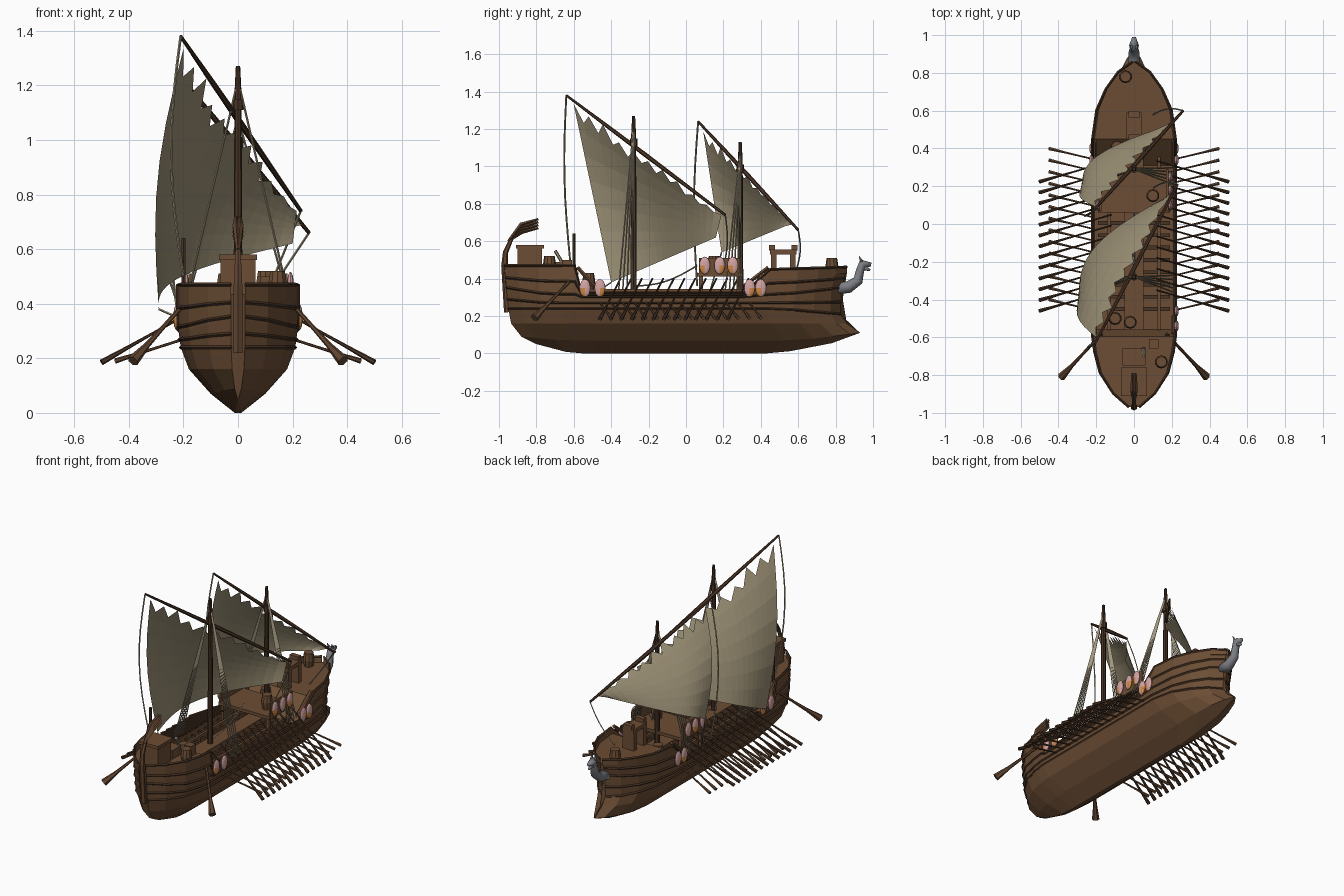
import bpy, math, random
from mathutils import Vector

random.seed(4)
if "Cube" in bpy.data.objects:
    bpy.data.objects.remove(bpy.data.objects["Cube"])


def material(name, color):
    mat = bpy.data.materials.new(name)
    mat.use_nodes = True
    mat.diffuse_color = (*color, 1)
    mat.node_tree.nodes["Principled BSDF"].inputs["Base Color"].default_value = (*color, 1)
    return mat


WOOD = material("hull brown", (.15, .075, .035))
DARK = material("dark timber", (.065, .033, .018))
OAR = material("oar brown", (.12, .06, .03))
SAIL = material("sail canvas", (.33, .28, .18))
ROPE = material("pale rope", (.36, .31, .21))
GREY = material("grey metal", (.2, .21, .23))
PINK = material("shield pink", (.66, .37, .37))
ORANGE = material("shield orange", (.65, .25, .06))


def build(name, verts, faces, mat, smooth=False):
    mesh = bpy.data.meshes.new(name)
    mesh.from_pydata([tuple(v) for v in verts], [], faces)
    mesh.materials.append(mat)
    obj = bpy.data.objects.new(name, mesh)
    bpy.context.collection.objects.link(obj)
    if smooth:
        mesh.polygons.foreach_set("use_smooth", [True] * len(mesh.polygons))


def boxes(name, spans, mat):
    """Each span is (x0, x1, y0, y1, z0, z1)."""
    verts, faces = [], []
    for s in spans:
        b = len(verts)
        verts += [(s[i], s[2 + j], s[4 + k]) for i in (0, 1) for j in (0, 1) for k in (0, 1)]
        for f in ((0, 1, 3, 2), (4, 6, 7, 5), (0, 4, 5, 1), (2, 3, 7, 6), (0, 2, 6, 4), (1, 5, 7, 3)):
            faces.append([b + i for i in f])
    build(name, verts, faces, mat)


def sweep(name, paths, mat, sides=6, smooth=False):
    """Each path is (points, radius or list of radii)."""
    verts, faces = [], []
    for pts, radii in paths:
        pts = [Vector(p) for p in pts]
        if not isinstance(radii, list):
            radii = [radii] * len(pts)
        span = pts[-1] - pts[0]
        axis = min(range(3), key=lambda i: abs(span[i]))
        ref = Vector([float(i == axis) for i in range(3)])
        base = len(verts)
        for i, (p, r) in enumerate(zip(pts, radii)):
            d = (pts[min(i + 1, len(pts) - 1)] - pts[max(i - 1, 0)]).normalized()
            a = d.cross(ref).normalized()
            b = d.cross(a)
            for k in range(sides):
                t = math.tau * k / sides
                verts.append(p + r * (a * math.cos(t) + b * math.sin(t)))
        for i in range(len(pts) - 1):
            for k in range(sides):
                q, n = base + i * sides, (k + 1) % sides
                faces.append([q + k, q + n, q + sides + n, q + sides + k])
        faces.append([base + k for k in reversed(range(sides))])
        faces.append([len(verts) - sides + k for k in range(sides)])
    build(name, verts, faces, mat, smooth)


def sag(a, b, drop=(0, 0, 0), n=8):
    a, b, drop = Vector(a), Vector(b), Vector(drop)
    return [a.lerp(b, i / n) + drop * math.sin(math.pi * i / n) for i in range(n + 1)]


# Hull shape: levels are (mid z, half width, stern y, bow y, stern z, bow z)
LEVELS = [(0, .012, -.8, .78, .05, .055), (.07, .1, -.88, .93, .09, .11),
          (.16, .18, -.935, .86, .16, .16), (.24, .21, -.95, .825, .24, .21),
          (.3, .218, -.96, .83, .34, .34)]
PLAN = [(0, .12), (.04, .5), (.1, .82), (.16, .95), (.205, 1), (.225, 1), (.4, 1), (.55, 1),
        (.7, 1), (.776, 1), (.86, .9), (.92, .68), (.97, .38), (1, .03)]


def sheer(y):
    if y < -.58:
        return .47
    if y < .32:
        return .325
    return .325 + .125 * min(1, (y - .32) / .12) + .03 * max(0, y - .45)


def hull_point(t, plan, level):
    i = int(level)
    f = level - i

    def at(k):
        if k == len(LEVELS):
            y = -.97 + 1.83 * t
            return Vector((.22 * plan, y, sheer(y)))
        z, w, y0, y1, z0, z1 = LEVELS[k]
        a, b = max(0, (.12 - t) / .12), max(0, (t - .82) / .18)
        return Vector((w * plan, y0 + (y1 - y0) * t, z + (z0 - z) * a + (z1 - z) * b))
    return at(i).lerp(at(i + 1), f) if f else at(i)


verts, faces = [], []
for t, plan in PLAN:
    half = [hull_point(t, plan, k) for k in range(6)]
    rim = half[-1]
    half += [Vector((rim.x * .94, rim.y, rim.z)), Vector((rim.x * .94, rim.y, rim.z - .035))]
    verts += half + [Vector((-p.x, p.y, p.z)) for p in reversed(half)]
ring = 16
for s in range(len(PLAN) - 1):
    for k in range(ring):
        n = (k + 1) % ring
        faces.append([s * ring + k, (s + 1) * ring + k, (s + 1) * ring + n, s * ring + n])
faces += [list(range(ring)), [len(verts) - 1 - k for k in range(ring)]]
build("hull", verts, faces, WOOD)

# Wales running along the hull
wales = []
for level in (3, 3.5, 4.1, 4.5, 5):
    for side in (-1, 1):
        pts = [hull_point(t, plan, level) for t, plan in PLAN]
        wales.append(([(p.x * side, p.y, p.z) for p in pts], .007))
sweep("wales", wales, DARK, 4)

# Oars in two crossing banks, plus steering oars
upper, lower, steering = [], [], []
for side in (-1, 1):
    for i in range(13):
        y = -.46 + i * .057
        upper.append((sag((side * .12, y + .11, .4), (side * .5, y, .185), n=4), [.005, .005, .005, .007, .011]))
    for i in range(14):
        y = -.4 + i * .0615
        lower.append((sag((side * .2, y - .06, .27), (side * .45, y, .19), n=3), [.005, .005, .006, .01]))
    steering.append((sag((side * .17, -.58, .43), (side * .385, -.81, .19), n=4), [.008, .008, .008, .011, .022]))
sweep("upper_oars", upper, DARK)
sweep("lower_oars", lower, OAR)
sweep("steering_oars", steering, OAR)

# Masts, yards, sails and rigging
RIGS = [
    dict(name="main", y=-.28, top=1.27, peak=(-.21, -.64, 1.38), heel=(.23, .21, .74),
         corners=((-.2, -.6, 1.33), (.215, .19, .74), (-.29, -.4, .38), (.2, .16, .62)), vang=(-.2, -.62, .5)),
    dict(name="fore", y=.29, top=1.13, peak=(-.22, .065, 1.24), heel=(.26, .6, .66),
         corners=((-.2, .09, 1.2), (.24, .57, .69), (-.27, .19, .54), (.2, .53, .68)), vang=(-.22, .06, .36)),
]
for rig in RIGS:
    name, my, top = rig["name"], rig["y"], rig["top"]
    peak, heel = Vector(rig["peak"]), Vector(rig["heel"])
    sweep(name + "_mast", [([(0, my, .28), (0, my, top - .1), (0, my, top)], [.017, .013, .008]),
                           ([(0, my, top - .16), (0, my, top - .12)], .02)], DARK, 8)
    sweep(name + "_yard", [(sag(peak, heel, n=4), [.006, .01, .012, .01, .007])], DARK)
    # Lateen sail with a torn head
    head, tack, clew, foot = [Vector(c) for c in rig["corners"]]
    cols, rows = 20, 7
    verts, faces = [], []
    for r in range(rows + 1):
        for c in range(cols + 1):
            u, v = c / cols, r / rows
            if r == 0:
                v = random.uniform(.07, .12) if c % 2 else random.uniform(-.02, .04)
            p = head.lerp(tack, u).lerp(clew.lerp(foot, u), v)
            belly = .16 * math.sin(math.pi * u) * max(v, 0) ** .7
            p.x -= belly + .05 * math.sin(math.pi * max(v, 0)) * (1 - u)
            verts.append(p)
    for r in range(rows):
        for c in range(cols):
            a = r * (cols + 1) + c
            faces.append([a, a + 1, a + cols + 2, a + cols + 1])
    build(name + "_sail", verts, faces, SAIL)
    # Shrouds, vang, sheet and tack line
    ropes = []
    for side in (-1, 1):
        for k in range(5):
            ropes.append(([(0, my, top - .05), (side * .205, my - .08 + k * .022, .34)], .004))
    ropes.append((sag(peak, rig["vang"], (-.04, -.02, 0)), .005))
    ropes.append((sag(clew, (-.2, clew.y - .06, .34)), .004))
    ropes.append((sag(heel, (.1, heel.y - .02, .42), (0, .02, 0)), .004))
    sweep(name + "_ropes", ropes, ROPE, 4)
sweep("deck_rope", [(sag((0, -.28, .36), (0, .06, .47), (0, 0, -.03)), .004)], ROPE, 4)

# Deck furniture
boxes("benches", [(-.19, .19, y, y + .02, .28, .315) for y in [-.46 + .065 * i for i in range(12)]], DARK)
boxes("gangway", [(-.05, .05, -.56, .42, .28, .345), (-.14, -.125, -.56, .42, .28, .33),
                  (.125, .14, -.56, .42, .28, .33)], WOOD)
boxes("raised_platform", [(-.18, .18, .06, .3, .41, .43)]
      + [(x, x + .012, .07, .29, .41, .51) for x in (-.182, .17)]
      + [(x, x + .02, y, y + .02, .28, .42) for x in (-.17, .15) for y in (.07, .27)], WOOD)
boxes("stern_cabin", [(-.065, .065, -.9, -.77, .43, .56), (-.07, .07, -.91, -.76, .56, .58)], WOOD)
boxes("stern_lockers", [(-.06, .06, -.75, -.66, .43, .49), (.08, .13, -.66, -.61, .43, .5)], WOOD)
boxes("bow_frame", [(-.04, .04, .455, .485, .4, .54), (-.04, .04, .555, .585, .4, .54),
                    (-.04, .04, .45, .59, .53, .555), (-.03, .03, .445, .475, .55, .58),
                    (-.03, .03, .565, .595, .55, .58)], WOOD)
barrels = []
for x, y, z in ((-.045, .78, .42), (.145, -.73, .43), (.1, .15, .43), (-.09, .41, .32),
                (-.1, -.5, .29), (-.02, -.52, .34)):
    barrels.append(([(x, y, z), (x, y, z + .045), (x, y, z + .09)], [.028, .035, .028]))
sweep("barrels", barrels, WOOD, 10)

# Stair rails, flag post and tiller
sweep("stair_rails", [([(s * .205, a, .46), (s * .205, b, .36)], .01)
                      for s in (-1, 1) for a, b in ((-.58, -.49), (.44, .31))], WOOD, 4)
sweep("stern_post", [([(-.2, -.6, .42), (-.2, -.6, .64)], .008)], DARK)
sweep("tiller", [([(.05, -.66, .45), (.05, -.67, .5), (.05, -.7, .55)], .009)], ROPE)

# Rudder post with its curled fan
sweep("rudder_post", [([(0, -.955, .22), (0, -.97, .47), (0, -.965, .54), (0, -.93, .62)],
                       [.018, .018, .014, .01])], OAR)
sweep("stern_fan", [([(0, -.95, .6), (x, -.88, .65 + .013 * k), (x, -.79, .67 + .016 * k)], [.007, .012, .006])
                    for k in range(4) for x in (-.008, .008)], OAR, 4)

# Beast figurehead on the bow
sweep("figurehead", [
    ([(0, .81, .35), (0, .87, .355), (0, .92, .39), (0, .93, .44), (0, .945, .48), (0, .99, .475)],
     [.035, .032, .027, .022, .026, .01]),
    ([(0, .945, .46), (0, .985, .445)], [.014, .006]),
    ([(.012, .94, .49), (.016, .925, .52)], [.009, .002]),
    ([(-.012, .94, .49), (-.016, .925, .52)], [.009, .002])], GREY, 8, True)

# Oval shields with an orange quarter
for side in (-1, 1):
    for n, (x, y, z) in enumerate(((.225, -.54, .35), (.225, -.46, .35), (.192, .1, .47), (.192, .18, .47),
                                   (.192, .25, .47), (.225, .34, .35), (.225, .4, .35))):
        bpy.ops.mesh.primitive_uv_sphere_add(segments=12, ring_count=8, location=(side * x, y, z))
        shield = bpy.context.object
        shield.name = "shield"
        shield.scale = (.012, .029, .047)
        shield.data.materials.append(PINK)
        shield.data.materials.append(ORANGE)
        for f in shield.data.polygons:
            f.material_index = int(f.center.z < .1 and f.center.y * (1 if n % 2 else -1) > 0)
